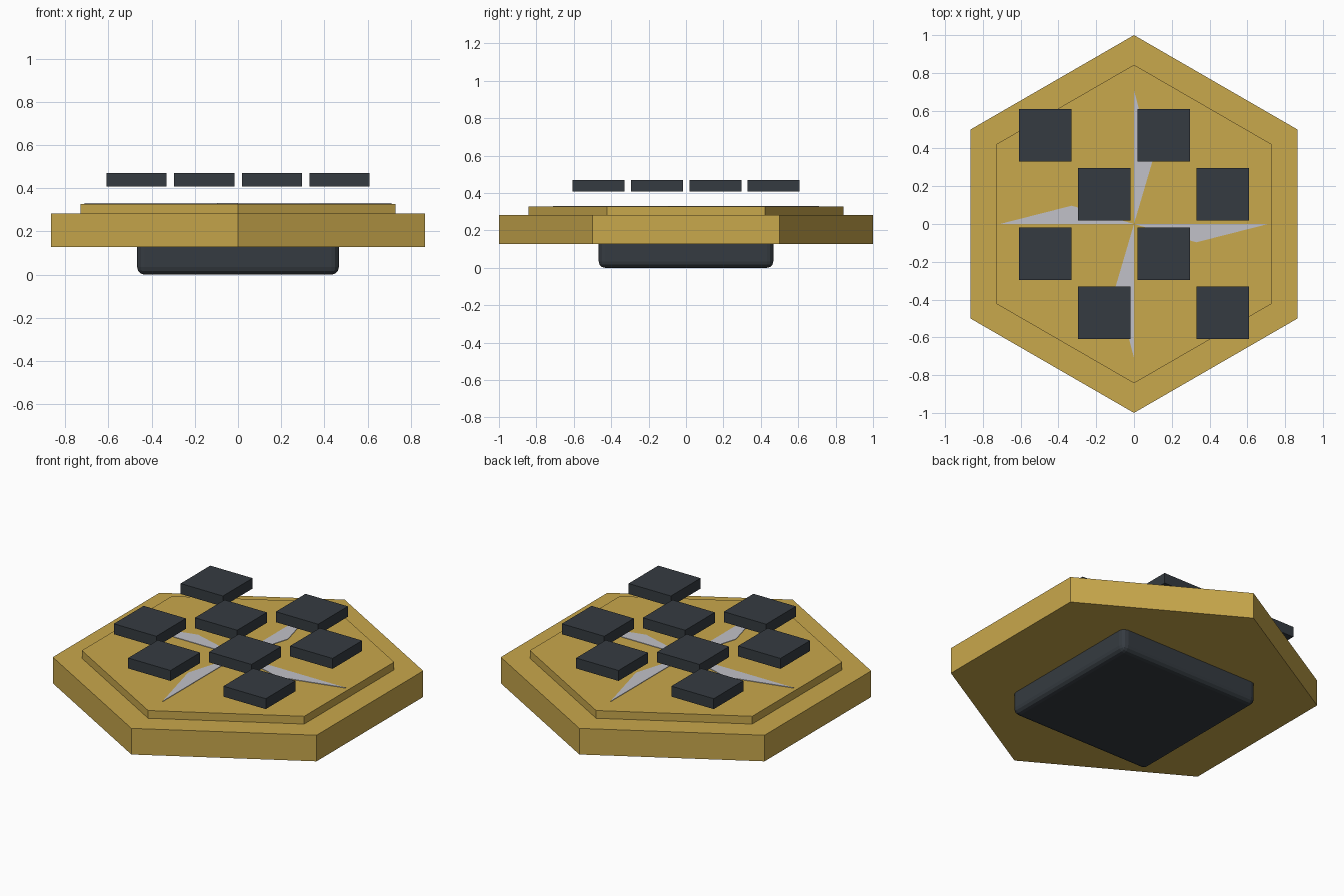
import bpy, bmesh, math

if "Cube" in bpy.data.objects:
    bpy.data.objects.remove(bpy.data.objects["Cube"])


def material(name, rgb):
    lin = [((c / 255 + 0.055) / 1.055) ** 2.4 for c in rgb]
    m = bpy.data.materials.new(name)
    m.diffuse_color = (*lin, 1)
    m.use_nodes = True
    m.node_tree.nodes["Principled BSDF"].inputs["Base Color"].default_value = m.diffuse_color
    return m


gold = material("gold", (201, 168, 76))
charcoal = material("charcoal", (53, 59, 65))
silver = material("silver", (193, 193, 200))


def prism(name, points, z0, z1, mat):
    """Extrude a flat outline from z0 up to z1."""
    bm = bmesh.new()
    face = bm.faces.new([bm.verts.new((x, y, z0)) for x, y in points])
    top = bmesh.ops.extrude_face_region(bm, geom=[face])["geom"]
    for v in top:
        if isinstance(v, bmesh.types.BMVert):
            v.co.z = z1
    bmesh.ops.recalc_face_normals(bm, faces=bm.faces)
    mesh = bpy.data.meshes.new(name)
    bm.to_mesh(mesh)
    bm.free()
    mesh.materials.append(mat)
    obj = bpy.data.objects.new(name, mesh)
    bpy.context.collection.objects.link(obj)
    return obj


def hexagon(r):
    return [(r * math.sin(i * math.pi / 3), r * math.cos(i * math.pi / 3)) for i in range(6)]


def square(cx, cy, h):
    return [(cx - h, cy - h), (cx + h, cy - h), (cx + h, cy + h), (cx - h, cy + h)]


# Rounded square foot, its top sunk into the slab
foot = prism("foot", square(0, 0, 0.467), 0.0, 0.18, charcoal)
bevel = foot.modifiers.new("rounded_edges", "BEVEL")
bevel.width = 0.035
bevel.segments = 3

# Two stacked hexagonal slabs
prism("slab", hexagon(1.0), 0.127, 0.282, gold)
prism("raised_deck", hexagon(0.843), 0.27, 0.328, gold)

# Pinwheel of four inlaid blades
for i in range(4):
    c, s = math.cos(i * math.pi / 2), math.sin(i * math.pi / 2)
    blade = [(0, 0), (0.097, 0.33), (0, 0.71)]
    prism(f"blade_{i + 1}", [(x * c - y * s, x * s + y * c) for x, y in blade],
          0.326, 0.331, silver)

# Floating tiles in a checkerboard
for row in range(4):
    for col in range(4):
        if (row + col) % 2:
            prism(f"tile_{row + 1}_{col + 1}",
                  square(-0.469 + 0.3127 * col, -0.469 + 0.3127 * row, 0.139),
                  0.409, 0.471, charcoal)
